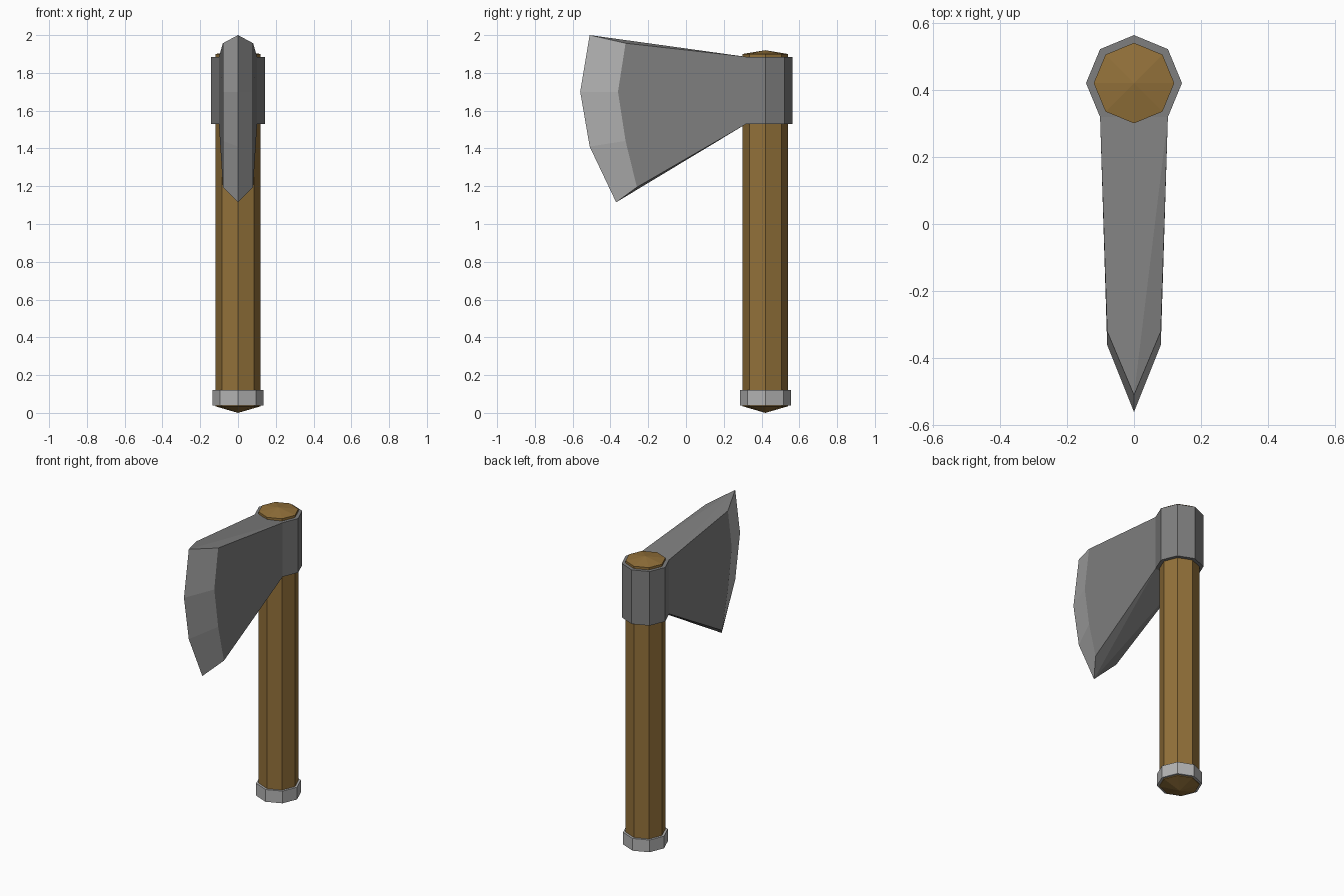
import bpy
import bmesh
from math import cos, sin, pi

SIDES = 8
SHAFT_Y = 0.42

if "Cube" in bpy.data.objects:
    bpy.data.objects.remove(bpy.data.objects["Cube"], do_unlink=True)


def material(name, rgb):
    mat = bpy.data.materials.new(name)
    mat.use_nodes = True
    color = (*rgb, 1.0)
    mat.diffuse_color = color
    bsdf = mat.node_tree.nodes["Principled BSDF"]
    bsdf.inputs["Base Color"].default_value = color
    bsdf.inputs["Roughness"].default_value = 0.8
    return mat


wood = material("brown_wood", (0.29, 0.165, 0.042))
steel = material("dark_steel", (0.21, 0.21, 0.21))
bright = material("bright_steel", (0.45, 0.45, 0.45))


def finish(name, bm, mats):
    bmesh.ops.recalc_face_normals(bm, faces=bm.faces)
    mesh = bpy.data.meshes.new(name)
    bm.to_mesh(mesh)
    bm.free()
    for mat in mats:
        mesh.materials.append(mat)
    obj = bpy.data.objects.new(name, mesh)
    bpy.context.collection.objects.link(obj)
    return obj


def turned(name, profile, mat):
    """Octagonal solid from (radius, height) pairs; radius 0 makes a point."""
    bm = bmesh.new()
    rings = []
    for r, z in profile:
        count = SIDES if r else 1
        rings.append([bm.verts.new((r * cos(2 * pi * i / SIDES),
                                    SHAFT_Y + r * sin(2 * pi * i / SIDES), z))
                      for i in range(count)])
    for low, high in zip(rings, rings[1:]):
        for i in range(SIDES):
            j = (i + 1) % SIDES
            corners = [low[i % len(low)], low[j % len(low)],
                       high[j % len(high)], high[i % len(high)]]
            bm.faces.new(list(dict.fromkeys(corners)))
    for ring in (rings[0], rings[-1]):
        if len(ring) > 1:
            bm.faces.new(ring)
    return finish(name, bm, [mat])


# Shaft with shallow pointed ends, butt ring and head socket
turned("handle", [(0, 0), (0.12, 0.035), (0.12, 1.9), (0, 1.92)], wood)
turned("butt_ring", [(0.135, 0.04), (0.135, 0.12)], bright)
turned("head_socket", [(0.143, 1.53), (0.143, 1.885)], steel)

# Blade: cutting edge, bevel line and root as (y, z), from top to bottom
EDGE = [(-0.51, 2.0), (-0.56, 1.70), (-0.51, 1.41), (-0.37, 1.115)]
SHOULDER = [(-0.32, 1.957), (-0.36, 1.70), (-0.32, 1.44), (-0.26, 1.195)]
ROOT = [(0.319, 1.885), (0.319, 1.53)]

bm = bmesh.new()
edge = [bm.verts.new((0, y, z)) for y, z in EDGE]
roots = []
for side in (-1, 1):
    shoulder = [bm.verts.new((side * 0.08, y, z)) for y, z in SHOULDER]
    root = [bm.verts.new((side * 0.101, y, z)) for y, z in ROOT]
    roots.append(root)
    # Flat cheek
    bm.faces.new(shoulder + root[::-1])
    # Sharpened bevel
    for i in range(len(edge) - 1):
        face = bm.faces.new((edge[i], edge[i + 1], shoulder[i + 1], shoulder[i]))
        face.material_index = 1
    # Sloping sides of the top and bottom
    for end in (0, -1):
        bm.faces.new((edge[end], shoulder[end], root[end]))
# Middle of the top and bottom, and the face inside the socket
for end in (0, -1):
    bm.faces.new((edge[end], roots[0][end], roots[1][end]))
bm.faces.new(roots[0] + roots[1][::-1])
finish("axe_blade", bm, [steel, bright])
